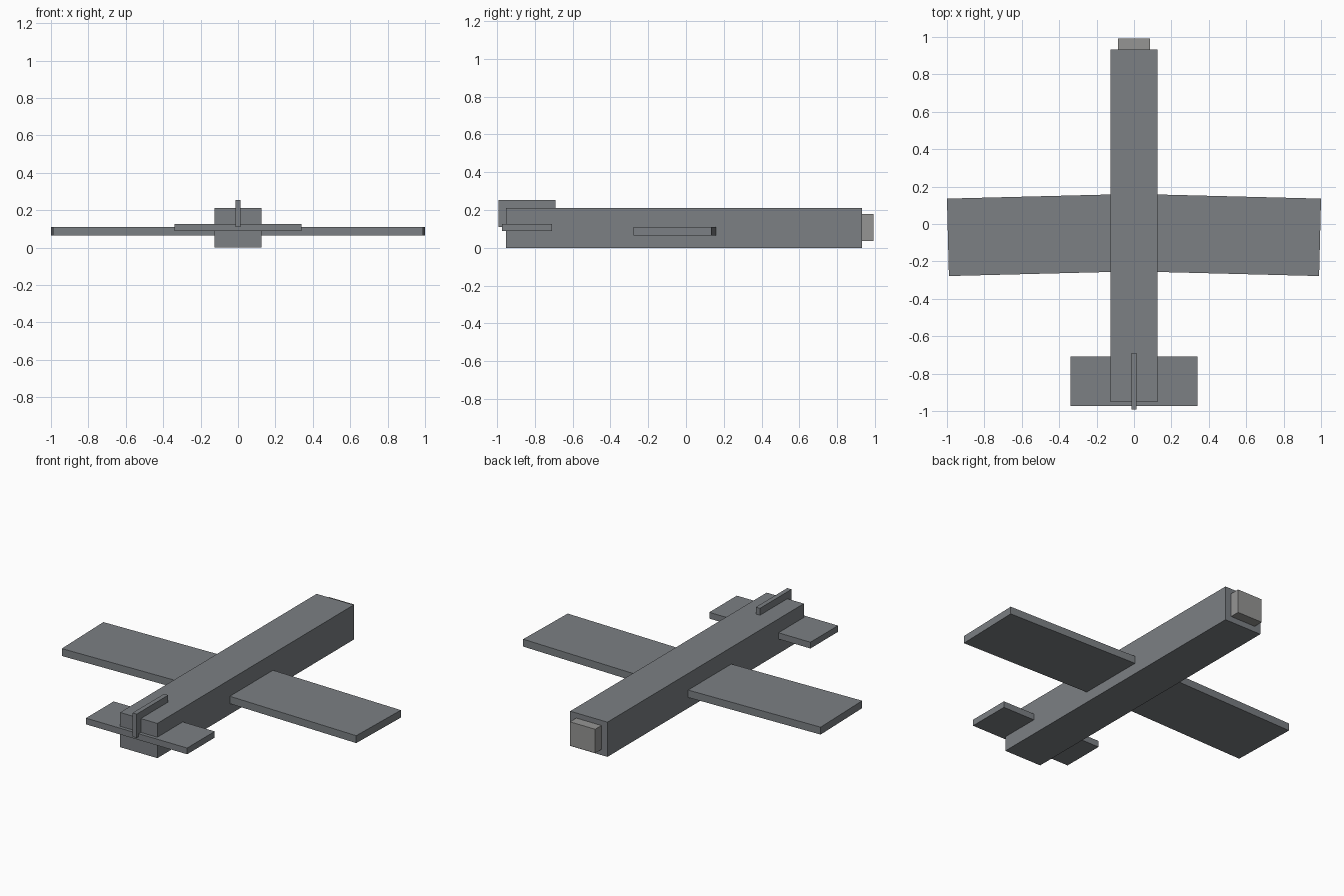
import bpy
import math

if "Cube" in bpy.data.objects:
    bpy.data.objects.remove(bpy.data.objects["Cube"])


def paint(name, rgb):
    mat = bpy.data.materials.new(name)
    mat.diffuse_color = (*rgb, 1)
    mat.use_nodes = True
    mat.node_tree.nodes["Principled BSDF"].inputs["Base Color"].default_value = mat.diffuse_color
    return mat


body_grey = paint("blue_grey", (0.20, 0.215, 0.23))
nose_grey = paint("light_grey", (0.30, 0.30, 0.295))


def box(name, x, y, z, mat=body_grey):
    """Axis-aligned box from (min, max) ranges, with its origin at the centre."""
    size = [b - a for a, b in (x, y, z)]
    centre = [(a + b) / 2 for a, b in (x, y, z)]
    bpy.ops.mesh.primitive_cube_add(size=1, location=centre)
    obj = bpy.context.object
    obj.name = name
    for v in obj.data.vertices:
        v.co = [c * s for c, s in zip(v.co, size)]
    obj.data.materials.append(mat)
    return obj


# Body and nose block
box("fuselage", (-0.125, 0.125), (-0.953, 0.933), (0, 0.211))
box("nose_block", (-0.085, 0.085), (0.92, 0.993), (0.035, 0.18), nose_grey)

# Slightly swept-back wings, rooted inside the body
SWEEP = math.radians(1.45)
for side, name in ((1, "right_wing"), (-1, "left_wing")):
    xs = sorted((side * 0.1, side * 0.995))
    wing = box(name, xs, (-0.267, 0.147), (0.065, 0.11))
    wing.location.y = -0.06
    wing.rotation_euler.z = -side * SWEEP

# Tail surfaces
box("tailplane", (-0.34, 0.34), (-0.974, -0.709), (0.089, 0.127))
box("tail_fin", (-0.014, 0.014), (-0.993, -0.69), (0.109, 0.253))
